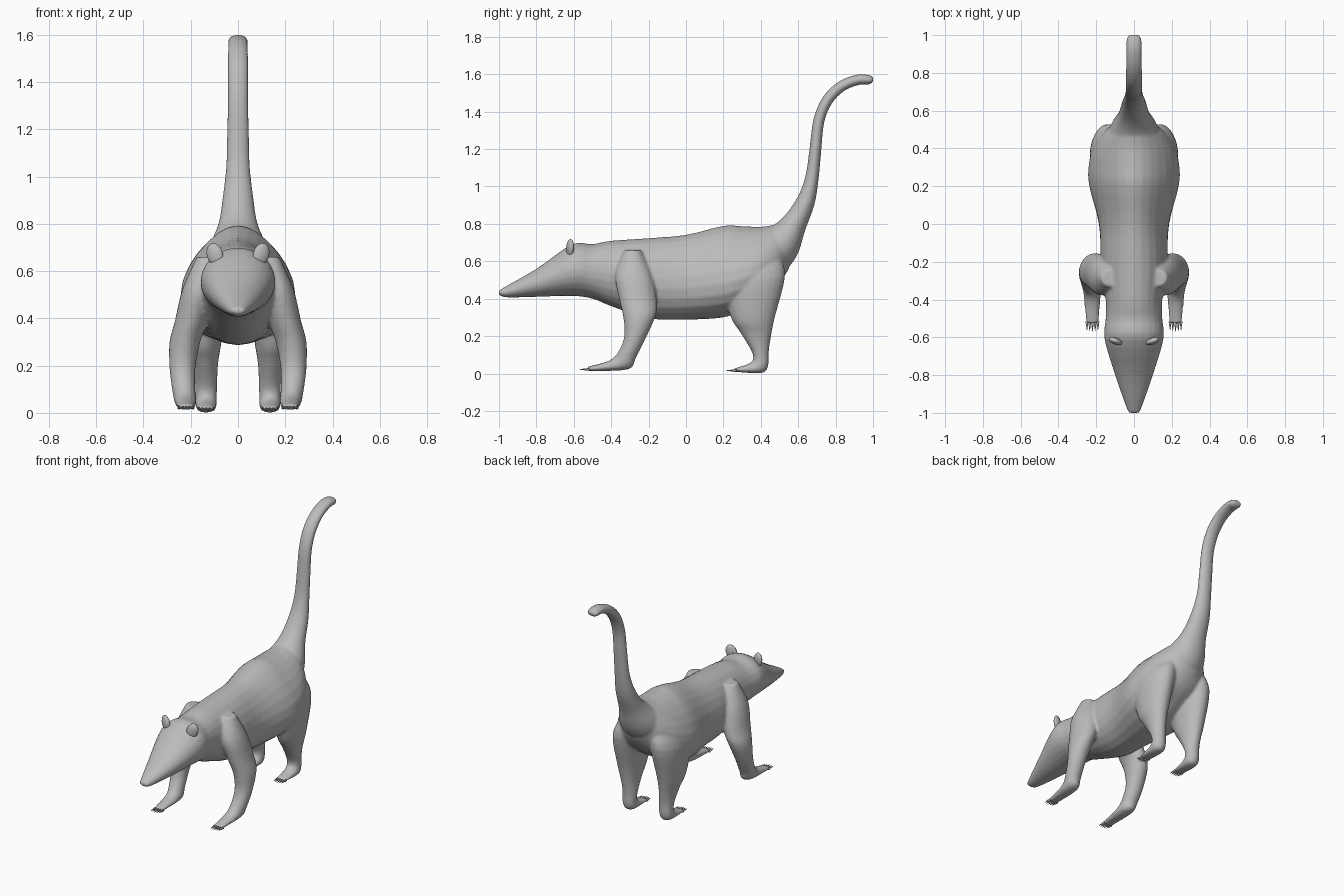
import bpy, bmesh, math
from mathutils import Vector, Matrix

if "Cube" in bpy.data.objects:
    bpy.data.objects.remove(bpy.data.objects["Cube"])

fur = bpy.data.materials.new("grey_fur")
fur.diffuse_color = (0.5, 0.5, 0.5, 1)
fur.use_nodes = True
fur.node_tree.nodes["Principled BSDF"].inputs["Base Color"].default_value = fur.diffuse_color


def finish(bm, name):
    bmesh.ops.recalc_face_normals(bm, faces=bm.faces)
    me = bpy.data.meshes.new(name)
    bm.to_mesh(me)
    bm.free()
    me.materials.append(fur)
    me.polygons.foreach_set("use_smooth", [True] * len(me.polygons))
    ob = bpy.data.objects.new(name, me)
    bpy.context.collection.objects.link(ob)
    return ob


def spline(secs, steps=4):
    """Smoothly interpolate between the given sections."""
    rows = []
    for i in range(len(secs) - 1):
        p = [secs[max(0, min(len(secs) - 1, i + k))] for k in (-1, 0, 1, 2)]
        for s in range(steps):
            t = s / steps
            rows.append([0.5 * (2*b + (c-a)*t + (2*a-5*b+4*c-d)*t*t + (3*b-a-3*c+d)*t**3)
                         for a, b, c, d in zip(*p)])
    return rows + [list(secs[-1])]


def skin_rings(name, rows, side=1, n=24):
    """Rows: near edge y,z, far edge y,z, centre x, half width, pear factor."""
    bm = bmesh.new()
    rings = []
    for ty, tz, by, bz, xc, w, k in rows:
        ring = []
        for j in range(n):
            a = math.tau * j / n
            t = (1 - math.cos(a)) / 2
            x = xc + w * math.sin(a) * (1 - k * math.cos(a))
            ring.append(bm.verts.new((side * x, ty + (by-ty)*t, tz + (bz-tz)*t)))
        rings.append(ring)
    for r, q in zip(rings, rings[1:]):
        for j in range(n):
            bm.faces.new((r[j], r[(j+1) % n], q[(j+1) % n], q[j]))
    bm.faces.new(rings[0])
    bm.faces.new(rings[-1])
    return finish(bm, name)


# Head and torso: y, top, bottom, half width; pear-shaped towards the hips
torso = [
    (-1.0, .445, .422, .027), (-.96, .468, .407, .045), (-.80, .56, .41, .10),
    (-.61, .69, .415, .156), (-.50, .692, .40, .150), (-.40, .71, .36, .150),
    (-.20, .724, .295, .175), (0, .742, .288, .183), (.20, .79, .30, .228),
    (.30, .788, .34, .232), (.40, .785, .40, .212), (.49, .795, .47, .155),
    (.55, .775, .56, .08),
]
parts = [skin_rings("torso", [
    (y, top, y, low, 0, w, .3 * math.exp(-((y - .25) / .4) ** 2))
    for y, top, low, w in spline(torso)])]

# Tail: centre y, z and half thickness, rings square to the path
tail = [
    (.40, .62, .15), (.50, .69, .115), (.575, .795, .07), (.64, .92, .05),
    (.674, 1.05, .036), (.692, 1.2, .032), (.71, 1.35, .03), (.755, 1.46, .03),
    (.83, 1.535, .029), (.92, 1.571, .028), (.98, 1.57, .025), (1.0, 1.567, .013),
]
path = spline(tail)
rows = []
for i, (y, z, r) in enumerate(path):
    a, b = path[max(0, i - 1)], path[min(len(path) - 1, i + 1)]
    d = Vector((b[0] - a[0], b[1] - a[1])).normalized() * r
    rows.append((y - d.y, z + d.x, y + d.y, z - d.x, 0, r + .014, 0))
parts.append(skin_rings("tail", rows))

# Legs: front edge y,z, back edge y,z, centre x, half width
front_leg = [
    (-.33, .66, -.24, .66, .125, .05), (-.378, .53, -.18, .52, .165, .07),
    (-.358, .40, -.155, .38, .197, .07), (-.335, .30, -.165, .30, .225, .065),
    (-.33, .20, -.22, .18, .235, .055), (-.36, .12, -.27, .08, .23, .049),
    (-.41, .07, -.31, .022, .222, .046), (-.53, .035, -.52, .013, .22, .034),
]
hind_leg = [
    (.20, .62, .50, .64, .10, .08), (.19, .48, .53, .52, .138, .095),
    (.24, .30, .475, .30, .145, .075), (.29, .22, .455, .20, .14, .056),
    (.345, .13, .443, .12, .135, .047), (.36, .085, .438, .035, .135, .045),
    (.34, .055, .40, .002, .135, .044), (.255, .026, .255, .01, .135, .036),
]
for s in (-1, 1):
    for name, leg in (("front_leg", front_leg), ("hind_leg", hind_leg)):
        parts.append(skin_rings(name, [r + [0] for r in spline(leg)], s))

# Fuse limbs and tail into the torso as one skin
bpy.ops.object.select_all(action='DESELECT')
for o in parts:
    o.select_set(True)
bpy.context.view_layer.objects.active = parts[0]
bpy.ops.object.join()
skin = parts[0]
skin.name = "body_with_legs_and_tail"
rm = skin.modifiers.new("fuse", 'REMESH')
rm.mode = 'VOXEL'
rm.voxel_size = 0.009
rm.use_smooth_shade = True
sm = skin.modifiers.new("soften", 'SMOOTH')
sm.factor = 0.5
sm.iterations = 4

for s, label in ((-1, "left"), (1, "right")):
    # Ears: flattened, turned outwards
    bm = bmesh.new()
    bmesh.ops.create_uvsphere(bm, u_segments=16, v_segments=10, radius=1)
    m = (Matrix.Translation((s * .098, -.62, .67))
         @ Matrix.Rotation(s * .35, 4, 'Z') @ Matrix.Rotation(s * .3, 4, 'Y')
         @ Matrix.Diagonal((.036, .018, .05, 1)))
    bmesh.ops.transform(bm, matrix=m, verts=bm.verts)
    finish(bm, label + "_ear")

    # Claws: a row of tapered cones on each foot
    for foot, x, y, z in (("front", .22, -.515, .022), ("hind", .135, .27, .016)):
        bm = bmesh.new()
        for i in range(5):
            off = (i - 2) * .0145
            length = .055 - .004 * abs(i - 2)
            m = (Matrix.Translation((s * (x + off), y - length / 2, z))
                 @ Matrix.Rotation(math.pi / 2, 4, 'X'))
            bmesh.ops.create_cone(bm, cap_ends=True, segments=8, radius1=.008,
                                  radius2=.001, depth=length, matrix=m)
        finish(bm, f"{label}_{foot}_claws")
